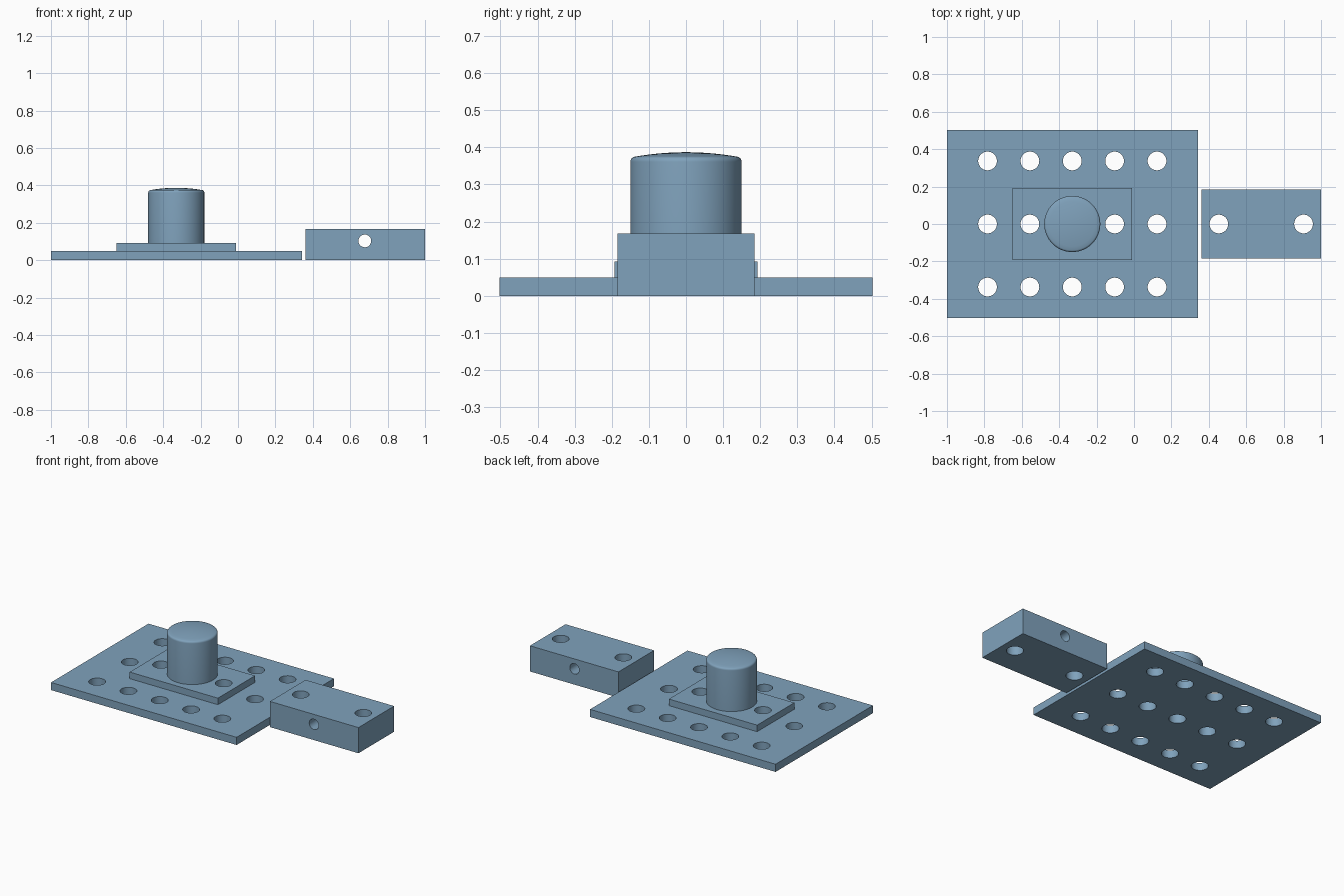
import bpy, bmesh, math
from mathutils import Matrix, Vector

cube = bpy.data.objects.get("Cube")
if cube:
    bpy.data.objects.remove(cube, do_unlink=True)

# Single steel blue material
steel = bpy.data.materials.new("steel blue")
steel.use_nodes = True
COLOR = (0.215, 0.362, 0.503, 1.0)
steel.diffuse_color = COLOR
steel.node_tree.nodes["Principled BSDF"].inputs["Base Color"].default_value = COLOR


def add_object(name, bm):
    bmesh.ops.recalc_face_normals(bm, faces=bm.faces)
    mesh = bpy.data.meshes.new(name)
    bm.to_mesh(mesh)
    bm.free()
    obj = bpy.data.objects.new(name, mesh)
    obj.data.materials.append(steel)
    bpy.context.collection.objects.link(obj)
    return obj


def activate(obj):
    bpy.ops.object.select_all(action='DESELECT')
    obj.select_set(True)
    bpy.context.view_layer.objects.active = obj


def box(name, lo, hi):
    lo, hi = Vector(lo), Vector(hi)
    bm = bmesh.new()
    bmesh.ops.create_cube(bm, size=1, matrix=Matrix.Translation((lo + hi) / 2)
                          @ Matrix.Diagonal((*(hi - lo), 1)))
    return add_object(name, bm)


def drill(obj, holes):
    """Cut round through holes; each is (centre, radius, axis)."""
    bm = bmesh.new()
    for centre, radius, axis in holes:
        turn = Matrix.Rotation(math.pi / 2, 4, 'X') if axis == 'Y' else Matrix()
        bmesh.ops.create_cone(bm, cap_ends=True, segments=48, radius1=radius,
                              radius2=radius, depth=1,
                              matrix=Matrix.Translation(centre) @ turn)
    cutter = add_object("hole_cutter", bm)
    cutter.hide_render = True
    mod = obj.modifiers.new("holes", 'BOOLEAN')
    mod.operation = 'DIFFERENCE'
    mod.solver = 'EXACT'
    mod.object = cutter
    activate(obj)
    bpy.ops.object.modifier_apply(modifier=mod.name)
    bpy.data.objects.remove(cutter, do_unlink=True)


def smooth(obj):
    activate(obj)
    bpy.ops.object.shade_smooth_by_angle(angle=math.radians(30))


CX = -0.33       # centre of the plate
PITCH = 0.2265   # hole spacing along x
ROW = 0.337      # hole spacing along y
HOLE_R = 0.05
PLATE_TOP, PAD_TOP = 0.05, 0.093

# Base plate with a grid of 5 x 3 holes
plate = box("base_plate", (-1.0, -0.503, 0), (0.342, 0.503, PLATE_TOP))
drill(plate, [((CX + i * PITCH, j * ROW, 0), HOLE_R, 'Z')
              for i in range(-2, 3) for j in (-1, 0, 1)])

# Raised pad sharing the middle holes
pad = box("raised_pad", (-0.649, -0.192, PLATE_TOP), (-0.011, 0.192, PAD_TOP))
drill(pad, [((CX + i * PITCH, 0, 0), HOLE_R, 'Z') for i in (-1, 0, 1)])

# Round post: rounded rim and a shallow domed top, lathed about its axis
RIM_R, RIM_Z, DOME_R, TOP = 0.15, 0.361, 0.137, 0.387
profile = [(0, PAD_TOP), (RIM_R, PAD_TOP)]
for k in range(6):
    a = math.radians(75) * k / 5
    profile.append((DOME_R + 0.013 * math.cos(a), RIM_Z + 0.014 * math.sin(a)))
r0, z0 = profile[-1]
for k in range(1, 8):
    t = 1 - k / 7
    profile.append((r0 * t, TOP - (TOP - z0) * t * t))
bm = bmesh.new()
verts = [bm.verts.new((CX + r, 0, z)) for r, z in profile]
edges = [bm.edges.new(pair) for pair in zip(verts, verts[1:])]
bmesh.ops.spin(bm, geom=verts + edges, cent=(CX, 0, 0), axis=(0, 0, 1),
               angle=math.tau, steps=64, use_merge=True)
bmesh.ops.remove_doubles(bm, verts=bm.verts, dist=1e-5)
post = add_object("round_post", bm)

# Separate block with two vertical holes and one cross hole
block = box("side_block", (0.36, -0.184, 0), (1.0, 0.184, 0.168))
drill(block, [((0.68 + s * PITCH, 0, 0), HOLE_R, 'Z') for s in (-1, 1)]
      + [((0.678, 0, 0.103), 0.034, 'Y')])

for part in (plate, pad, post, block):
    smooth(part)
